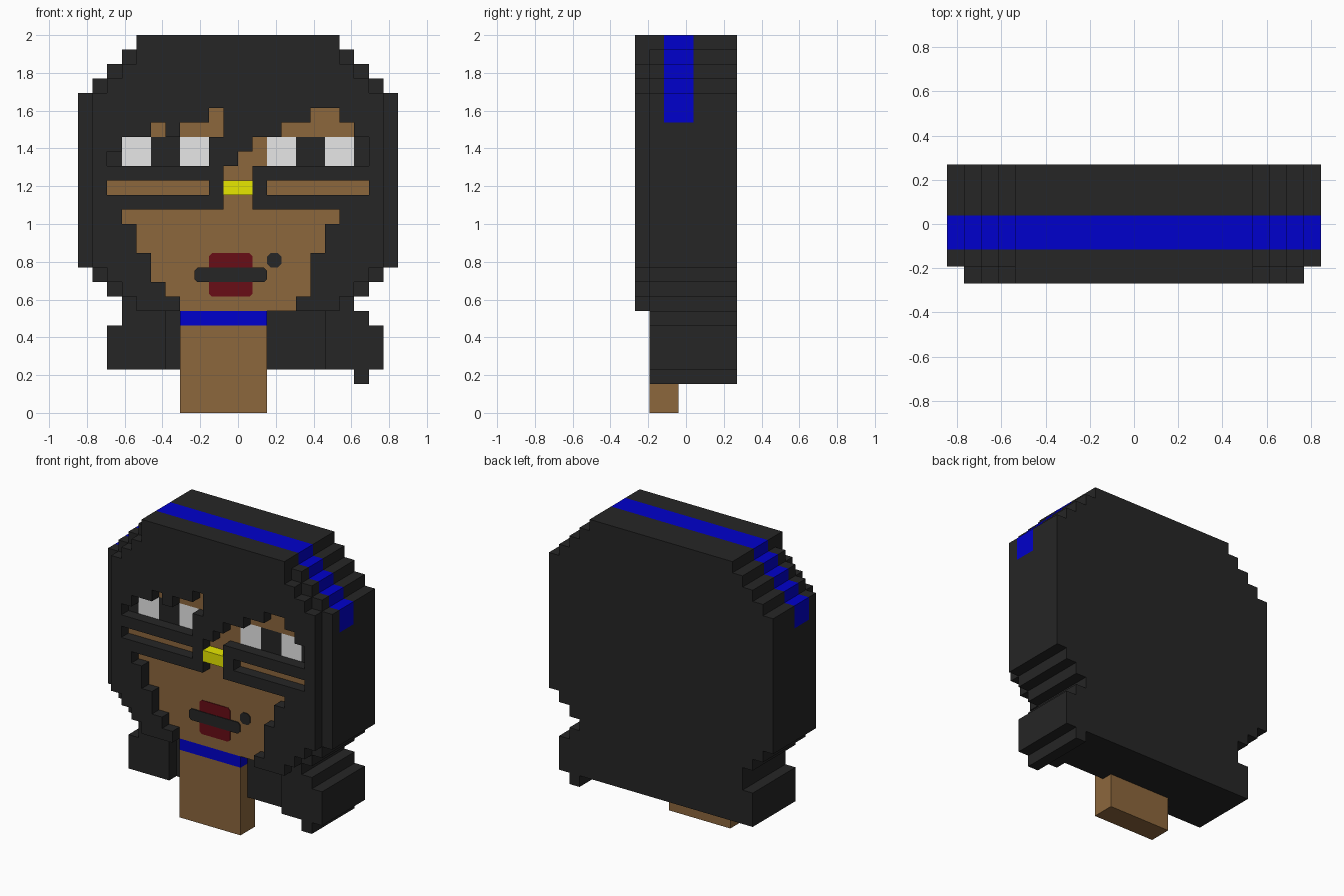
import bpy, bmesh
from mathutils import Vector

if "Cube" in bpy.data.objects:
    bpy.data.objects.remove(bpy.data.objects["Cube"])

U = 2 / 26                      # size of one block; 22 wide, 7 deep, 26 high


def px(c): return (c - 11) * U      # column edge -> x
def py(l): return (l - 3.5) * U     # depth layer -> y
def pz(r): return (26 - r) * U      # row edge, counted from the top -> z


COLOURS = {
    "charcoal": (0.019, 0.019, 0.019),
    "brown_skin": (0.265, 0.135, 0.046),
    "white": (1.0, 1.0, 1.0),
    "blue": (0.0, 0.0, 0.604),
    "yellow": (1.0, 1.0, 0.0),
    "dark_red": (0.14, 0.004, 0.008),
}
MATS = {}
for key, rgb in COLOURS.items():
    m = bpy.data.materials.new(key)
    m.use_nodes = True
    m.diffuse_color = (*rgb, 1)
    m.node_tree.nodes["Principled BSDF"].inputs["Base Color"].default_value = (*rgb, 1)
    MATS[key] = m


def finish(name, bm, mats):
    mesh = bpy.data.meshes.new(name)
    bm.to_mesh(mesh)
    bm.free()
    for key in mats:
        mesh.materials.append(MATS[key])
    obj = bpy.data.objects.new(name, mesh)
    bpy.context.collection.objects.link(obj)
    return obj


def cells(rects):
    """All (column, row) cells inside rects of (row, row end, column, column end)."""
    return {(c, r) for r0, r1, c0, c1 in rects
            for r in range(r0, r1) for c in range(c0, c1)}


def slab(name, filled, l0, l1, mats, paint=None, stripe=None):
    """Extrude a set of cells between two depth layers; paint maps cell -> material slot."""
    bm = bmesh.new()
    verts = {}
    paint = paint or {}

    def quad(corners, slot):
        vs = []
        for k in corners:
            if k not in verts:
                verts[k] = bm.verts.new((px(k[0]), py(k[2]), pz(k[1])))
            vs.append(verts[k])
        bm.faces.new(vs).material_index = slot

    for c, r in sorted(filled):
        slot = paint.get((c, r), 0)
        ring = [(c, r + 1), (c + 1, r + 1), (c + 1, r), (c, r)]
        sides = [(c, r + 1), (c + 1, r), (c, r - 1), (c - 1, r)]
        quad([(*p, l0) for p in ring], slot)
        quad([(*p, l1) for p in reversed(ring)], 0)
        for i, neighbour in enumerate(sides):
            if neighbour not in filled:
                a, b = ring[i], ring[(i + 1) % 4]
                quad([(*b, l0), (*a, l0), (*a, l1), (*b, l1)], slot)
    # coloured band wrapped over the upper rim
    if stripe:
        s0, s1, row, slot = stripe
        for l in (s0, s1):
            bmesh.ops.bisect_plane(bm, geom=bm.verts[:] + bm.edges[:] + bm.faces[:],
                                   plane_co=(0, py(l), 0), plane_no=(0, 1, 0))
        bm.normal_update()
        for f in bm.faces:
            p = f.calc_center_median()
            if abs(f.normal.y) < 0.5 and py(s0) < p.y < py(s1) and p.z > pz(row):
                f.material_index = slot
    bm.normal_update()
    bmesh.ops.dissolve_limit(bm, angle_limit=0.01, verts=bm.verts[:], edges=bm.edges[:],
                             delimit={'MATERIAL'})
    return finish(name, bm, mats)


def plate(name, r0, r1, c0, c1, mat, thick, cut=0.016):
    """Thin plate with clipped corners lying on the face."""
    x0, x1, z0, z1 = px(c0), px(c1), pz(r1), pz(r0)
    outline = [(x0 + cut, z0), (x1 - cut, z0), (x1, z0 + cut), (x1, z1 - cut),
               (x1 - cut, z1), (x0 + cut, z1), (x0, z1 - cut), (x0, z0 + cut)]
    bm = bmesh.new()
    front = [bm.verts.new((x, py(1) - thick, z)) for x, z in outline]
    back = [bm.verts.new((x, py(1), z)) for x, z in outline]
    bm.faces.new(front)
    for i in range(8):
        j = (i + 1) % 8
        bm.faces.new((front[j], front[i], back[i], back[j]))
    return finish(name, bm, [mat])


# Head: stepped round block with the face coloured on its front
head = cells([(0, 1, 4, 18), (1, 2, 3, 19), (2, 3, 2, 20), (3, 4, 1, 21), (4, 16, 0, 22),
              (16, 17, 1, 21), (17, 18, 2, 20), (18, 19, 3, 19)])
# Openings in the fringe, which show the face behind
eyes = [(7, 8, 3, 9), (8, 9, 2, 9), (7, 9, 13, 20)]
skin = [(5, 6, 9, 10), (5, 6, 16, 18), (6, 7, 5, 6), (6, 7, 7, 10), (6, 7, 14, 19),
        (7, 8, 12, 13), (8, 9, 11, 13), (9, 12, 10, 12),
        (10, 11, 2, 9), (10, 11, 13, 20),
        (12, 13, 3, 18), (13, 15, 4, 17), (15, 17, 5, 16), (17, 18, 6, 16), (18, 19, 7, 15)]
whites = [(7, 9, 3, 5), (7, 9, 7, 9), (7, 9, 13, 15), (7, 9, 17, 19)]
paint = {k: 1 for k in cells(skin)}
paint.update({k: 2 for k in cells(whites)})
slab("head", head, 1, 7, ["charcoal", "brown_skin", "white", "blue"], paint,
     stripe=(2, 4, 6, 3))

# Raised front layer: fringe, side hair and glasses frames
fringe = cells([(0, 2, 4, 18), (2, 3, 3, 19), (3, 4, 2, 20), (4, 16, 1, 21),
                (16, 17, 2, 20), (17, 18, 3, 19), (18, 19, 4, 18)])
slab("fringe_and_glasses", fringe - cells(skin + eyes), 0, 1, ["charcoal"])
slab("glasses_bridge", cells([(10, 11, 10, 12)]), 0, 1, ["yellow"])

# Lower hair behind the neck, with the locks on both sides further forward
slab("lower_hair", cells([(19, 20, 3, 20), (20, 23, 2, 21), (23, 24, 19, 20)]), 2, 7,
     ["charcoal"])
slab("right_lock", cells([(19, 20, 3, 6), (20, 23, 2, 6)]), 1, 2, ["charcoal"])
slab("left_lock", cells([(19, 20, 17, 20), (20, 23, 17, 21), (23, 24, 19, 20)]), 1, 2,
     ["charcoal"])

# Neck and choker
slab("neck", cells([(20, 26, 7, 13)]), 1, 3, ["brown_skin"])
slab("choker", cells([(19, 20, 7, 13)]), 1, 3, ["blue"])

# Mouth and beauty spot
plate("lips", 15, 18, 9, 12, "dark_red", 0.004)
plate("mouth_line", 16, 17, 8, 13, "charcoal", 0.008)
plate("beauty_spot", 15, 16, 13, 14, "charcoal", 0.006, cut=0.02)
